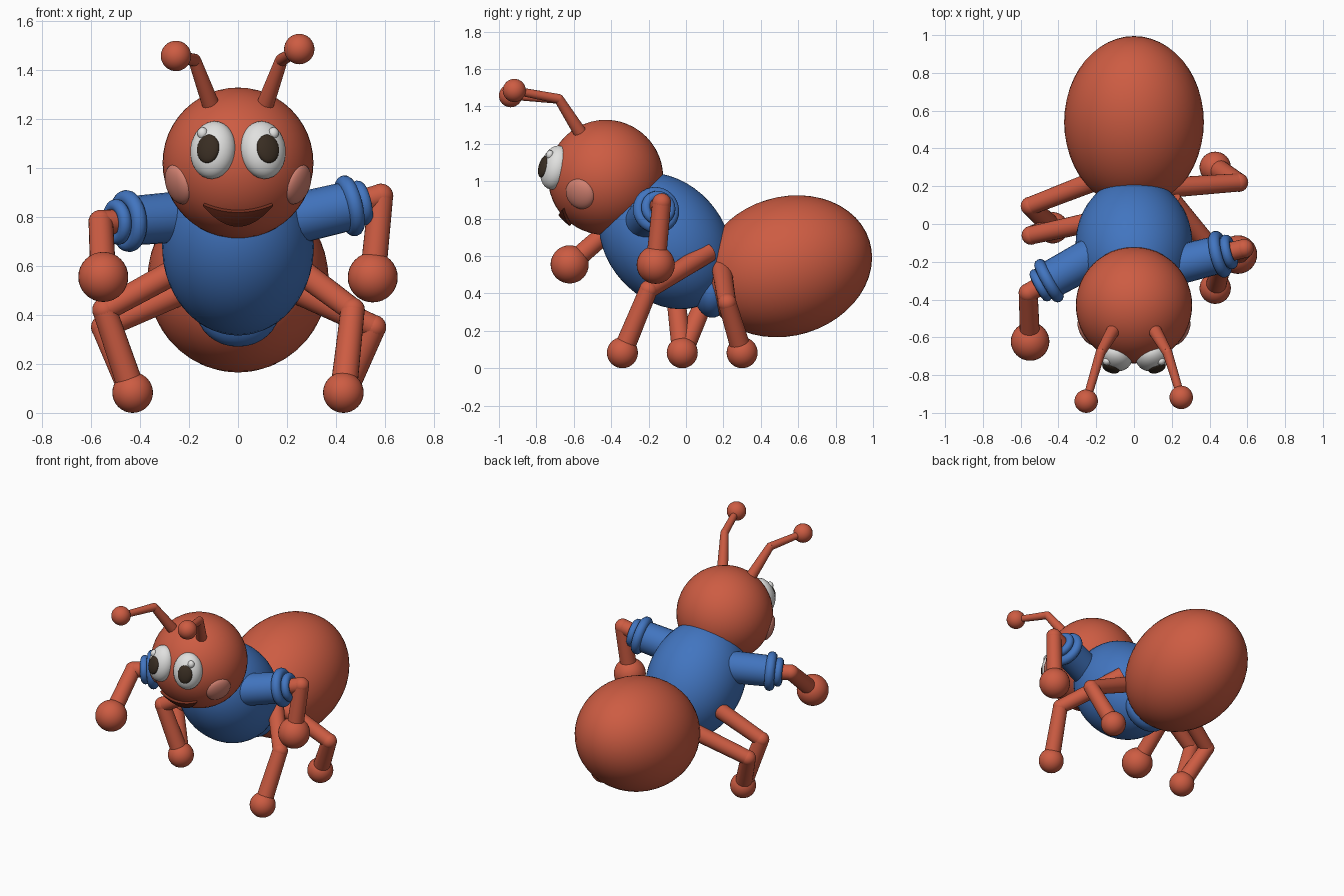
import bpy, bmesh, math
from mathutils import Vector

cube = bpy.data.objects.get("Cube")
if cube:
    bpy.data.objects.remove(cube, do_unlink=True)


def material(name, rgb):
    m = bpy.data.materials.new(name)
    m.use_nodes = True
    m.diffuse_color = (*rgb, 1)
    m.node_tree.nodes["Principled BSDF"].inputs["Base Color"].default_value = (*rgb, 1)
    return m


RED = material("terracotta red", (0.61, 0.107, 0.055))
BLUE = material("shirt blue", (0.054, 0.178, 0.527))
WHITE = material("eye white", (0.75, 0.75, 0.74))
DARK = material("pupil brown", (0.04, 0.026, 0.016))
PINK = material("cheek pink", (0.65, 0.22, 0.165))
MOUTH = material("mouth dark red", (0.17, 0.028, 0.013))


def finish(name, mat):
    ob = bpy.context.object
    ob.name = ob.data.name = name
    ob.data.materials.append(mat)
    bpy.ops.object.shade_smooth_by_angle(angle=math.radians(50))
    return ob


def ball(name, mat, loc, size, rot=(0, 0, 0), seg=32):
    """Ellipsoid; size is a radius or three half-axes, rot in degrees."""
    bpy.ops.mesh.primitive_uv_sphere_add(segments=seg, ring_count=seg // 2, radius=1, location=loc)
    ob = finish(name, mat)
    ob.scale = (size,) * 3 if isinstance(size, (int, float)) else size
    ob.rotation_euler = [math.radians(a) for a in rot]
    return ob


def tube(name, mat, a, b, r1, r2):
    """Tapered tube from a to b."""
    a, b = Vector(a), Vector(b)
    bpy.ops.mesh.primitive_cone_add(vertices=24, radius1=r1, radius2=r2, depth=(b - a).length,
                                    location=(a + b) / 2,
                                    rotation=(b - a).to_track_quat('Z', 'Y').to_euler())
    return finish(name, mat)


def ring(name, mat, loc, axis, major, minor):
    bpy.ops.mesh.primitive_torus_add(major_segments=32, minor_segments=12, major_radius=major,
                                     minor_radius=minor, location=loc,
                                     rotation=Vector(axis).to_track_quat('Z', 'Y').to_euler())
    return finish(name, mat)


# Body
HEAD, HEAD_R = Vector((0, -0.43, 1.02)), 0.308
ball("head", RED, HEAD, HEAD_R, seg=48)
ball("thorax", BLUE, (0, -0.11, 0.68), (0.31, 0.40, 0.315), (-48, 0, 0), seg=48)
ball("waist", BLUE, (0, 0.14, 0.42), (0.17, 0.10, 0.15))
ball("abdomen", RED, (0, 0.54, 0.545), (0.37, 0.462, 0.371), (17, 0, 0), seg=48)

# Face
for side, s in (("left", 1), ("right", -1)):
    tilt = (-15, 0, 20 * s)
    ball(side + "_eye", WHITE, (0.102 * s, -0.70, 1.073), (0.095, 0.075, 0.12), tilt)
    ball(side + "_pupil", DARK, (0.122 * s, -0.762, 1.078), (0.048, 0.022, 0.06), tilt, 24)
    ball(side + "_eye_glint", WHITE, (0.145 * s, -0.728, 1.142), (0.022, 0.02, 0.024), tilt, 16)
    out = Vector((0.25 * s, -0.14, -0.09)).normalized()
    cheek = ball(side + "_cheek", PINK, HEAD + out * 0.29, (0.085, 0.085, 0.04))
    cheek.rotation_euler = out.to_track_quat('Z', 'Y').to_euler()

# Crescent smile wrapped on the head
bm = bmesh.new()
cols, rows, grid = 20, 4, []
for i in range(cols + 1):
    t = 2 * i / cols - 1
    x = 0.143 * t
    low, high = 0.845 - 0.085 * (1 - t * t), 0.848 - 0.03 * (1 - t * t)
    line = []
    for j in range(rows + 1):
        z = low + (high - low) * j / rows
        dz = z - HEAD.z
        y = HEAD.y - math.sqrt((HEAD_R + 0.015) ** 2 - x * x - dz * dz)
        line.append(bm.verts.new((x, y, z)))
    grid.append(line)
for i in range(cols):
    for j in range(rows):
        bm.faces.new((grid[i][j], grid[i + 1][j], grid[i + 1][j + 1], grid[i][j + 1]))
mesh = bpy.data.meshes.new("mouth")
bm.to_mesh(mesh)
bm.free()
mouth = bpy.data.objects.new("mouth", mesh)
bpy.context.collection.objects.link(mouth)
mesh.materials.append(MOUTH)
thick = mouth.modifiers.new("thickness", 'SOLIDIFY')
thick.thickness = 0.03
thick.offset = -1

# Antennae
for side, s, tip in (("left", 1, (0.25, -0.918, 1.485)), ("right", -1, (-0.253, -0.938, 1.457))):
    base, bend = (0.108 * s, -0.56, 1.25), (0.177 * s, -0.68, 1.44)
    tube(side + "_antenna_lower", RED, base, bend, 0.036, 0.026)
    ball(side + "_antenna_bend", RED, bend, 0.026, seg=16)
    tube(side + "_antenna_upper", RED, bend, tip, 0.026, 0.021)
    ball(side + "_antenna_tip", RED, tip, 0.062)

# Arms: shoulder, cuff, elbow, hand
arms = {
    "left": ((0.18, -0.23, 0.78), (0.455, -0.16, 0.845), (0.583, -0.13, 0.885), (0.55, -0.162, 0.553)),
    "right": ((-0.18, -0.15, 0.805), (-0.45, -0.30, 0.783), (-0.56, -0.365, 0.778), (-0.55, -0.622, 0.555)),
}
for side, (shoulder, cuff, elbow, hand) in arms.items():
    cuff = Vector(cuff)
    axis = (cuff - Vector(shoulder)).normalized()
    tube(side + "_sleeve", BLUE, shoulder, cuff + axis * 0.02, 0.105, 0.10)
    ring(side + "_cuff_large", BLUE, cuff, axis, 0.095, 0.032)
    tube(side + "_cuff_fill", BLUE, cuff, cuff + axis * 0.065, 0.095, 0.065)
    ring(side + "_cuff_small", BLUE, cuff + axis * 0.05, axis, 0.067, 0.027)
    tube(side + "_upper_arm", RED, cuff, elbow, 0.05, 0.05)
    ball(side + "_elbow", RED, elbow, 0.051, seg=24)
    tube(side + "_forearm", RED, elbow, hand, 0.05, 0.053)
    ball(side + "_hand", RED, hand, 0.102)

# Legs: hip, knee, foot
legs = {
    "left_front": ((0.2, 0.12, 0.62), (0.468, -0.20, 0.42), (0.43, -0.34, 0.083)),
    "left_rear": ((0.15, 0.19, 0.54), (0.555, 0.22, 0.35), (0.43, 0.30, 0.083)),
    "right_front": ((-0.18, 0.02, 0.62), (-0.545, -0.06, 0.42), (-0.43, -0.02, 0.083)),
    "right_rear": ((-0.15, 0.25, 0.53), (-0.55, 0.095, 0.35), (-0.43, -0.02, 0.083)),
}
for name, (hip, knee, foot) in legs.items():
    tube(name + "_thigh", RED, hip, knee, 0.054, 0.048)
    ball(name + "_knee", RED, knee, 0.05, seg=24)
    tube(name + "_shin", RED, knee, foot, 0.049, 0.055)
    ball(name + "_foot", RED, foot, 0.083)
